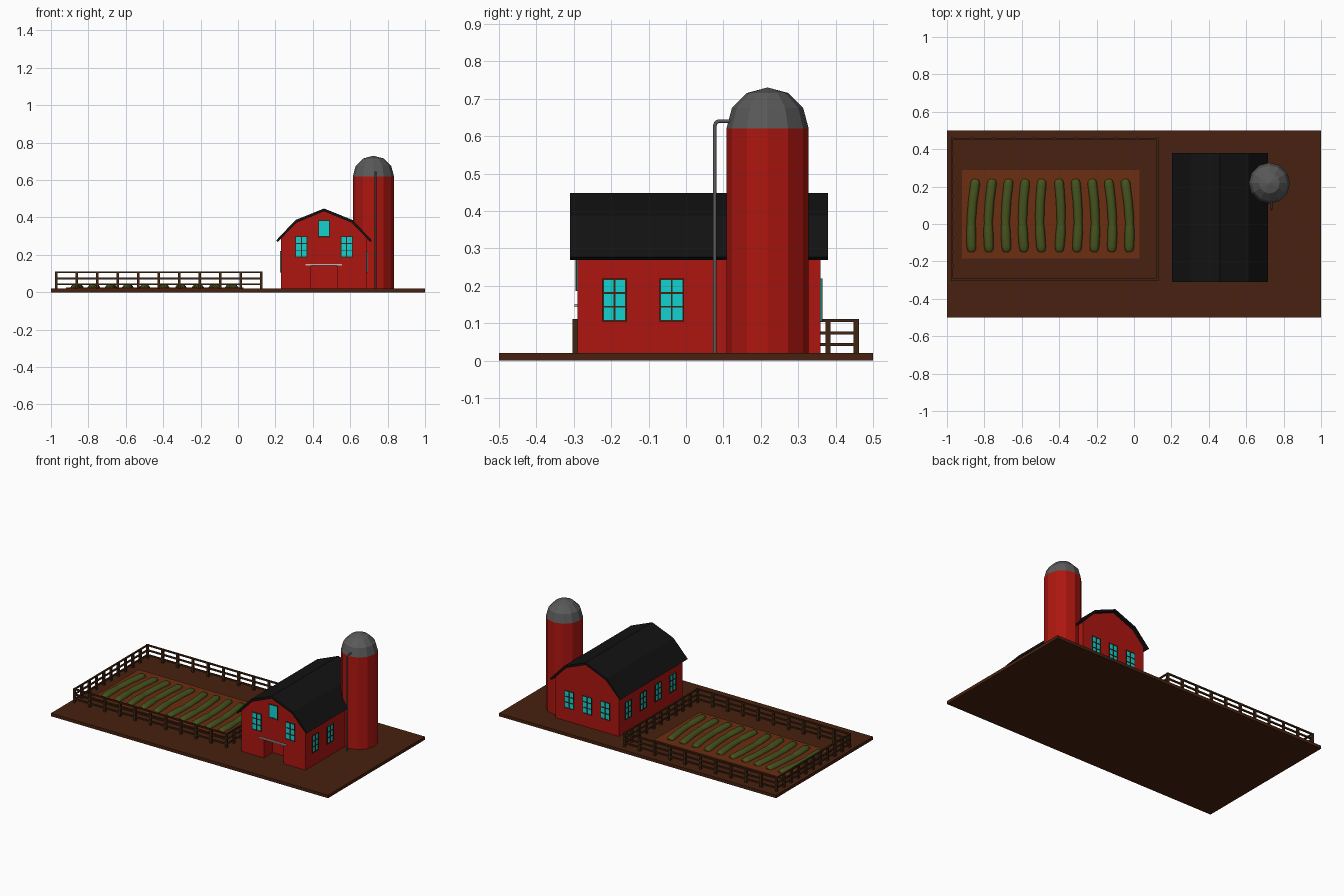
import bpy, bmesh, math
from mathutils import Matrix, Vector

if "Cube" in bpy.data.objects:
    bpy.data.objects.remove(bpy.data.objects["Cube"])


def material(name, r, g, b):
    m = bpy.data.materials.new(name)
    m.diffuse_color = (r, g, b, 1)
    m.use_nodes = True
    m.node_tree.nodes["Principled BSDF"].inputs["Base Color"].default_value = m.diffuse_color
    return m


RED = material("barn_red", 0.42, 0.008, 0.005)
BROWN = material("earth", 0.065, 0.015, 0.005)
SOIL = material("soil", 0.15, 0.026, 0.006)
WOOD = material("dark_wood", 0.05, 0.018, 0.006)
GREEN = material("crop_green", 0.06, 0.085, 0.012)
BLACK = material("roof_black", 0.006, 0.006, 0.006)
CYAN = material("glass", 0.006, 0.65, 0.65)
GREY = material("metal", 0.1, 0.1, 0.1)
LIGHT = material("rail_metal", 0.5, 0.5, 0.5)


def finish(name, bm, mat):
    bmesh.ops.recalc_face_normals(bm, faces=bm.faces)
    me = bpy.data.meshes.new(name)
    bm.to_mesh(me)
    bm.free()
    ob = bpy.data.objects.new(name, me)
    bpy.context.collection.objects.link(ob)
    me.materials.append(mat)
    return ob


def add_box(bm, lo, hi, xf=Matrix()):
    lo, hi = Vector(lo), Vector(hi)
    m = xf @ Matrix.Translation((lo + hi) / 2) @ Matrix.Diagonal((hi - lo).to_4d())
    bmesh.ops.create_cube(bm, size=1, matrix=m)


def box(name, lo, hi, mat):
    bm = bmesh.new()
    add_box(bm, lo, hi)
    return finish(name, bm, mat)


def prism(name, profile, y0, y1, mat):
    """Extrude an x-z profile along y."""
    bm = bmesh.new()
    f = bm.faces.new([bm.verts.new((x, y0, z)) for x, z in profile])
    ext = bmesh.ops.extrude_face_region(bm, geom=[f])["geom"]
    bmesh.ops.translate(bm, verts=[v for v in ext if isinstance(v, bmesh.types.BMVert)],
                        vec=(0, y1 - y0, 0))
    return finish(name, bm, mat)


def tube(name, points, radius, mat, res=2):
    cu = bpy.data.curves.new(name, "CURVE")
    cu.dimensions = "3D"
    cu.bevel_depth, cu.bevel_resolution, cu.use_fill_caps = 1, res, True
    sp = cu.splines.new("POLY")
    sp.points.add(len(points) - 1)
    for p, co in zip(sp.points, points):
        p.co = (*co[:3], 1)
        p.radius = co[3] if len(co) > 3 else radius
    ob = bpy.data.objects.new(name, cu)
    bpy.context.collection.objects.link(ob)
    cu.materials.append(mat)
    return ob


# Ground and crop bed
box("ground", (-1, -0.5, 0), (1, 0.5, 0.02), BROWN)
box("crop_bed", (-0.92, -0.185, 0.015), (0.03, 0.29, 0.025), SOIL)

# Crop rows: flattened, slightly bowed mounds with a pinch near the middle
for i in range(10):
    k = i - 4.5
    pts = []
    for y, r in ((-0.15, .012), (-0.142, .022), (-0.12, .026), (-0.05, .027), (-0.015, .025),
                 (0.005, .022), (0.03, .025), (0.12, .025), (0.215, .026), (0.232, .022), (0.24, .012)):
        t = (y + 0.15) / 0.39
        x = -0.447 + k * (0.0935 - 0.005 * t) - 0.012 * math.sin(t * math.pi) * (1 if i < 5 else -1)
        pts.append((x, y, 0, r))
    row = tube("crop_row", pts, 1, GREEN, 1)
    row.scale.z = 0.8
    row.location.z = 0.024

# Fence: evenly spaced posts and three rails per side
X0, X1, Y0, Y1 = -0.972, 0.125, -0.297, 0.455
bm = bmesh.new()
P = 0.007
N = 10
spots = set()
for i in range(N + 1):
    x, y = X0 + (X1 - X0) * i / N, Y0 + (Y1 - Y0) * i / N
    spots |= {(x, Y0), (x, Y1), (X0, y), (X1, y)}
for x, y in sorted(spots):
    add_box(bm, (x - P, y - P, 0.015), (x + P, y + P, 0.108))
finish("fence_posts", bm, WOOD)
bm = bmesh.new()
R = 0.005
for z in (0.043, 0.074, 0.107):
    for y in (Y0, Y1):
        add_box(bm, (X0 - P, y - R, z - 0.0045), (X1 + P, y + R, z + 0.0045))
    for x in (X0, X1):
        add_box(bm, (x - R, Y0 - P, z - 0.004), (x + R, Y1 + P, z + 0.004))
finish("fence_rails", bm, WOOD)

# Barn body with a recessed doorway
CX = 0.46
half = [(0.23, 0.018), (0.23, 0.29), (0.15, 0.372), (0.0, 0.434)]


def mirrored(pts):
    return [(CX - x, z) for x, z in pts] + [(CX + x, z) for x, z in reversed(pts) if x > 0]


barn = prism("barn_walls", mirrored(half), -0.29, 0.36, RED)
cutter = box("door_cutter", (0.39, -0.35, -0.02), (0.53, -0.20, 0.143), RED)
cutter.hide_render = True
mod = barn.modifiers.new("doorway", "BOOLEAN")
mod.object = cutter
mod.operation, mod.solver = "DIFFERENCE", "EXACT"
bpy.context.view_layer.objects.active = barn
bpy.ops.object.modifier_apply(modifier=mod.name)
bpy.data.objects.remove(cutter)
box("door_rail", (0.36, -0.298, 0.143), (0.555, -0.288, 0.151), LIGHT)

# Gambrel roof shell
outer = mirrored([(0.256, 0.277), (0.153, 0.386), (0.0, 0.448)])
inner = mirrored([(0.247, 0.269), (0.148, 0.372), (0.0, 0.433)])
prism("barn_roof", outer + inner[::-1], -0.31, 0.38, BLACK)


# Windows: built facing -y, then turned to their wall
def window(name, pos, angle, w, h, cols, rows, t=0.0045):
    xf = Matrix.Translation(pos) @ Matrix.Rotation(angle, 4, "Z")
    bm = bmesh.new()
    add_box(bm, (-w / 2, -0.002, -h / 2), (w / 2, 0.004, h / 2), xf)
    finish(name + "_glass", bm, CYAN)
    bm = bmesh.new()
    for i in range(cols + 1):
        x = (i / cols - 0.5) * (w - t)
        add_box(bm, (x - t / 2, -0.005, -h / 2), (x + t / 2, 0.004, h / 2), xf)
    for j in range(rows + 1):
        z = (j / rows - 0.5) * (h - t)
        add_box(bm, (-w / 2, -0.0048, z - t / 2), (w / 2, 0.004, z + t / 2), xf)
    finish(name + "_frame", bm, WOOD)


for s in (-1, 1):
    window("front_window", (CX + s * 0.121, -0.29, 0.243), 0, 0.066, 0.115, 2, 3)
window("loft_window", (CX, -0.29, 0.34), 0, 0.066, 0.092, 1, 1, 0.006)
for x in (0.33, 0.46, 0.59):
    window("back_window", (x, 0.36, 0.162), math.pi, 0.066, 0.115, 2, 3)
for y in (-0.191, -0.038, 0.115, 0.268):
    window("left_window", (0.23, y, 0.162), -math.pi / 2, 0.066, 0.115, 2, 3)
for y in (-0.191, -0.038):
    window("right_window", (0.69, y, 0.162), math.pi / 2, 0.066, 0.115, 2, 3)

# Silo: twelve-sided tower and faceted dome
SX, SY, SR = 0.724, 0.218, 0.11
bm = bmesh.new()
bmesh.ops.create_cone(bm, cap_ends=True, segments=12, radius1=SR, radius2=SR, depth=0.605,
                      matrix=Matrix.Translation((SX, SY, 0.3175)))
finish("silo_tower", bm, RED)
bm = bmesh.new()
bmesh.ops.create_uvsphere(bm, u_segments=12, v_segments=6, radius=SR,
                          matrix=Matrix.Translation((SX, SY, 0.62)))
bmesh.ops.delete(bm, geom=[v for v in bm.verts if v.co.z < 0.61], context="VERTS")
finish("silo_dome", bm, GREY)

# Filler pipe up the front of the silo
tube("silo_pipe", [(0.735, 0.077, 0.018), (0.735, 0.077, 0.628), (0.735, 0.080, 0.636),
                   (0.735, 0.088, 0.640), (0.735, 0.135, 0.640)], 0.005, GREY)
